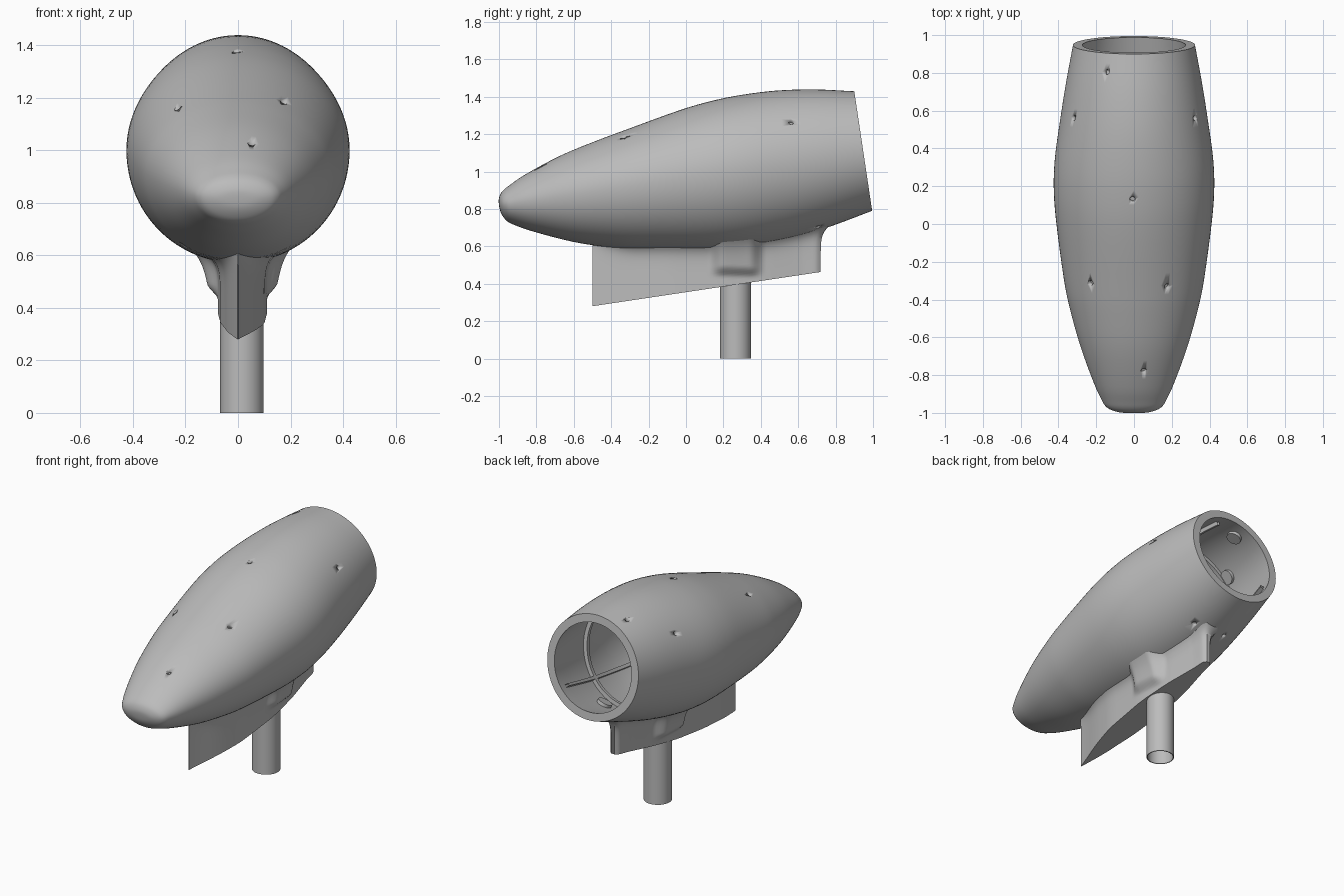
import bpy, bmesh, math
from mathutils import Vector

if "Cube" in bpy.data.objects:
    bpy.data.objects.remove(bpy.data.objects["Cube"])

grey = bpy.data.materials.new("plain grey")
grey.use_nodes = True
grey.diffuse_color = (0.5, 0.5, 0.5, 1)
grey.node_tree.nodes["Principled BSDF"].inputs["Base Color"].default_value = (0.5, 0.5, 0.5, 1)

TILT = math.radians(8.5)
C, S = math.cos(TILT), math.sin(TILT)
WALL = 0.05

# Pod sections along its axis: position, half width, height above, depth below
ROWS = [Vector(r) for r in (
    (-1.011, 0, 0, 0), (-1.008, .07, .03, .035), (-.995, .12, .058, .068),
    (-.975, .15, .078, .095), (-.94, .172, .098, .118), (-.85, .213, .142, .165),
    (-.65, .285, .214, .25), (-.45, .34, .264, .312), (-.29, .372, .298, .35),
    (.02, .413, .361, .405), (.2, .425, .385, .423), (.36, .418, .393, .421),
    (.55, .392, .388, .403), (.75, .361, .364, .368), (.958, .323, .323, .323))]


def section(k):
    """Smooth section at fractional row k."""
    i = min(int(k), len(ROWS) - 2)
    t = k - i
    b, c = ROWS[i], ROWS[i + 1]
    a = ROWS[i - 1] if i else b
    d = ROWS[i + 2] if i + 2 < len(ROWS) else c * 2 - b
    return b + t * ((c - a) + t * ((2 * a - 5 * b + 4 * c - d) + t * (3 * (b - c) + d - a))) / 2


def section_at(u):
    lo, hi = 0, len(ROWS) - 1
    for _ in range(30):
        mid = (lo + hi) / 2
        lo, hi = (mid, hi) if section(mid)[0] < u else (lo, mid)
    return section(lo)


def tilted(x, u, v):
    return Vector((x, u * C - v * S, 0.968 + u * S + v * C))


def on_pod(sec, angle, inset=0):
    u, w, top, low = sec
    s = math.sin(angle)
    return tilted((w - inset) * math.cos(angle), u, ((top if s > 0 else low) - inset) * s)


def make(name, bm, sharp=35):
    bmesh.ops.recalc_face_normals(bm, faces=bm.faces)
    me = bpy.data.meshes.new(name)
    bm.to_mesh(me)
    bm.free()
    me.materials.append(grey)
    ob = bpy.data.objects.new(name, me)
    bpy.context.collection.objects.link(ob)
    bpy.context.view_layer.objects.active = ob
    for o in bpy.context.selected_objects:
        o.select_set(False)
    ob.select_set(True)
    bpy.ops.object.shade_smooth_by_angle(angle=math.radians(sharp))
    return ob


def loft(bm, rings, closed=True):
    rings = [[bm.verts.new(p) for p in r] for r in rings]
    for a, b in zip(rings, rings[1:]):
        n = len(a)
        for i in range(n if closed else n - 1):
            j = (i + 1) % n
            bm.faces.new((a[i], a[j], b[j], b[i]))
    return rings


def smooth(t):
    t = min(max(t, 0), 1)
    return t * t * (3 - 2 * t)


# Pod: outer skin from nose to rear rim, then the inner skin back to the nose
SEG = 96
around = [2 * math.pi * i / SEG for i in range(SEG)]
steps = [section(k / 4) for k in range(1, 4 * (len(ROWS) - 1) + 1)]
rings = [[on_pod(s, a) for a in around] for s in steps]
rings += [[on_pod(s, a, WALL) for a in around] for s in reversed(steps) if s[0] > -.93]
bm = bmesh.new()
rings = loft(bm, rings)
for ring in (rings[0], rings[-1]):
    bm.faces.new(ring)
pod = make("pod_shell", bm)

# Fastener holes in the skin, with round bosses behind them
HOLES = [(.6, 33), (.6, 146), (.86, 115), (.19, 91), (-.28, 128), (-.295, 62),
         (-.76, 78), (-.3, -80), (-.3, -125), (.66, -72), (.66, -108)]


def cylinder(bm, base, axis, radius, depth, sides=24):
    rot = axis.to_track_quat('Z', 'Y').to_matrix().to_4x4()
    rot.translation = base
    bmesh.ops.create_cone(bm, cap_ends=True, segments=sides, radius1=radius,
                          radius2=radius, depth=depth, matrix=rot)


cut, boss = bmesh.new(), bmesh.new()
for u, deg in HOLES:
    a = math.radians(deg)
    p = on_pod(section_at(u), a)
    along = on_pod(section_at(u + .01), a) - on_pod(section_at(u - .01), a)
    side = on_pod(section_at(u), a + .01) - on_pod(section_at(u), a - .01)
    n = side.cross(along).normalized()
    if n.dot(p - tilted(0, u, 0)) < 0:
        n.negate()
    cylinder(cut, p, n, .014, .05)
    cylinder(boss, p - n * .055, n, .045, .03)
make("fastener_bosses", boss)
cutter = make("hole_cutter", cut)
cutter.hide_render = True
cutter.hide_set(True)
mod = pod.modifiers.new("holes", 'BOOLEAN')
mod.operation = 'DIFFERENCE'
mod.object = cutter

# Inner ribs: three lengthwise strips and one hoop
bm = bmesh.new()
lengths = [section_at(-.8 + 1.7 * i / 40) for i in range(41)]
for deg in (80, 200, 320):
    a = math.radians(deg)
    loft(bm, [[on_pod(s, a + da, ins) for da, ins in
               ((-.03, .045), (.03, .045), (.03, .075), (-.03, .075))] for s in lengths])
hoop = [(section_at(.53), .045), (section_at(.56), .045), (section_at(.56), .075), (section_at(.53), .075)]
loft(bm, [[on_pod(s, a, ins) for s, ins in hoop] for a in around + [0]])
make("inner_ribs", bm)

# Fin under the pod: sharp leading edge, side bulges around the post, flared root
FIN = [(-.5, .001), (-.3, .05), (-.1, .083), (.2, .095), (.42, .075), (.62, .038), (.7, .03), (.72, .012)]


def fin_width(y):
    for (y0, h0), (y1, h1) in zip(FIN, FIN[1:]):
        if y <= y1:
            return h0 + (h1 - h0) * (y - y0) / (y1 - y0)
    return FIN[-1][1]


def pod_underside(x, y):
    u = y * C - .38 * S
    _, w, _, low = section_at(u)
    return .968 + y * S / C - low * math.sqrt(max(0, 1 - (x / w) ** 2)) / C


LEVELS, STATIONS = 24, 80
bm = bmesh.new()
rings = []
for i in range(STATIONS + 1):
    y = -.5 + 1.22 * i / STATIONS
    h = sum(fin_width(y + d) for d in (-.04, 0, .04)) / 3 if -.45 < y < .6 else fin_width(y)
    shift = .017 * smooth((y + .5) / .4)
    bottom = .28 + .15 * (y + .5)
    sides = {1: [], -1: []}
    for j in range(LEVELS + 1):
        t = 1 - (1 - j / LEVELS) ** 1.5
        roof = pod_underside(.09, y)
        z = bottom + (roof - bottom) * t
        flare = math.exp(-(roof - z) / .025)
        window = smooth((y - .12) / .08) * smooth((.42 - y) / .08)
        bulge = window * smooth((z - .43) / .05) * (.038 + .22 * max(0, z - .47))
        width = h + bulge + .045 * flare * smooth((y + .55) / .3)
        for sgn, pts in sides.items():
            x = shift + sgn * width
            yy = y + .06 * flare * smooth((y - .62) / .1)
            pts.append((x, yy, bottom + (pod_underside(x, yy) + .015 - bottom) * t))
    rings.append(sides[-1][::-1] + sides[1])
rings = loft(bm, rings, closed=False)
for ring in (rings[0], rings[-1]):
    bm.faces.new(ring)
make("mounting_fin", bm, 40)

# Hollow post below the fin
bm = bmesh.new()
profile = [(.083, .52), (.083, 0), (.077, 0), (.077, .52)]
loft(bm, [[(.015 + r * math.cos(a), .265 + r * math.sin(a), z) for a in around] for r, z in profile])
make("support_post", bm)
